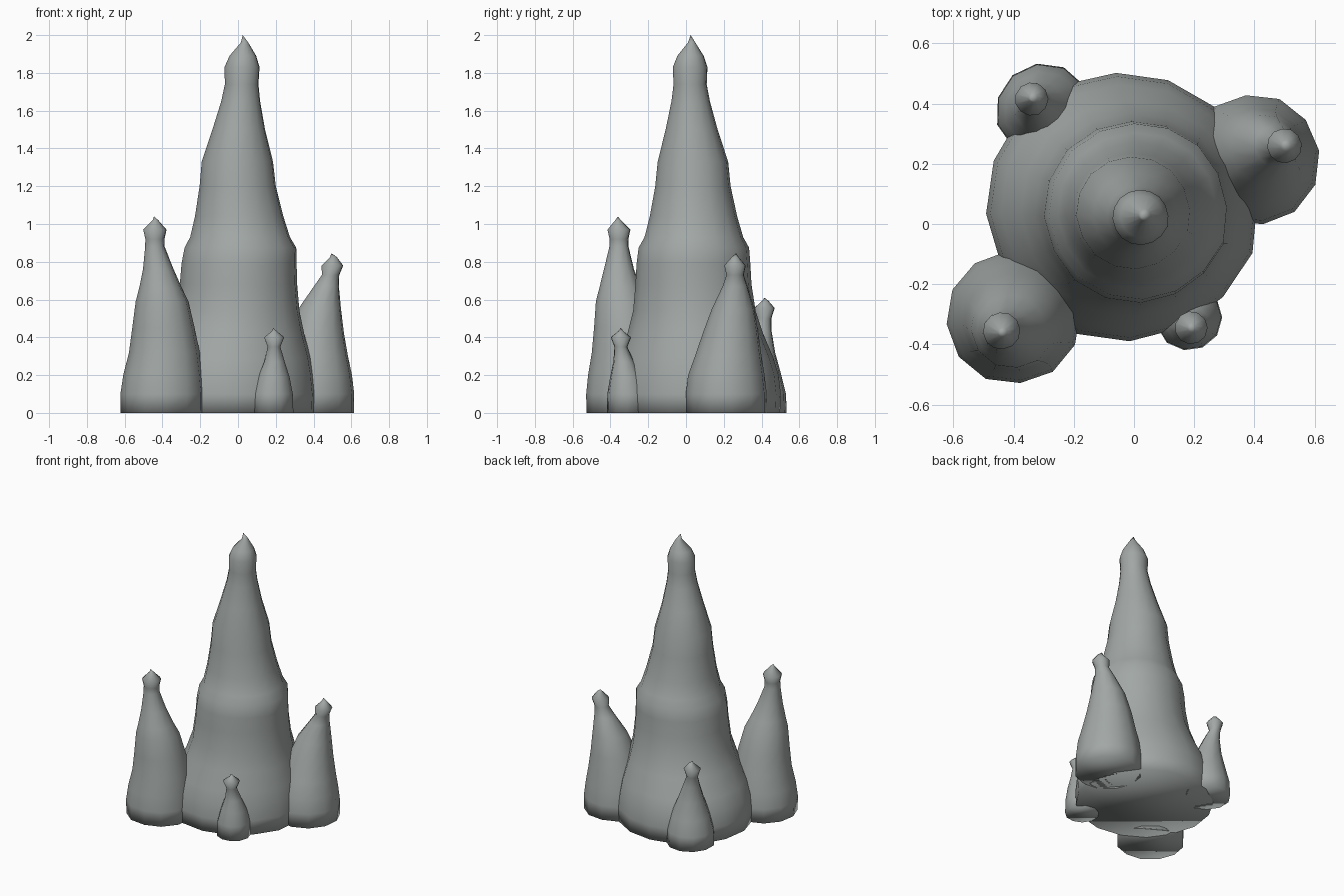
import bpy, bmesh, math, random

random.seed(4)
stone = bpy.data.materials.new("grey_stone")
stone.diffuse_color = (0.36, 0.39, 0.38, 1)


def spire(name, rings, tip, sides=12, turn=0.0):
    """Knobbly spire with a flat base; rings are (z, centre x, centre y, radius)."""
    bm = bmesh.new()
    # each side keeps a slight bulge of its own all the way up
    bulge = [random.uniform(0.995, 1.025) for _ in range(sides)]
    loops = []
    for z, cx, cy, r in rings:
        loop = []
        for i, b in enumerate(bulge):
            a = turn + i * math.tau / sides
            loop.append(bm.verts.new((cx + r * b * math.cos(a), cy + r * b * math.sin(a), z)))
        loops.append(loop)
    for low, high in zip(loops, loops[1:]):
        for i in range(sides):
            j = (i + 1) % sides
            bm.faces.new((low[i], low[j], high[j], high[i]))
    point = bm.verts.new(tip)
    for i in range(sides):
        bm.faces.new((loops[-1][i], loops[-1][(i + 1) % sides], point))
    bm.faces.new(loops[0][::-1])  # base
    for f in bm.faces:
        f.smooth = True
    mesh = bpy.data.meshes.new(name)
    bm.to_mesh(mesh)
    bm.free()
    mesh.materials.append(stone)
    ob = bpy.data.objects.new(name, mesh)
    bpy.context.collection.objects.link(ob)


# tall central spire with stepped bulges
spire("main_spire", [
    (0, -0.037, 0.057, 0.443), (0.1, -0.037, 0.057, 0.447), (0.2, -0.035, 0.057, 0.435),
    (0.29, -0.025, 0.055, 0.41), (0.42, -0.01, 0.05, 0.36), (0.54, 0, 0.045, 0.325),
    (0.68, 0.005, 0.04, 0.308), (0.79, 0.008, 0.04, 0.302), (0.875, 0.015, 0.042, 0.293),
    (0.93, 0.013, 0.042, 0.262), (1.04, 0.008, 0.04, 0.232), (1.2, 0.0, 0.037, 0.2),
    (1.33, -0.002, 0.037, 0.187), (1.5, 0.005, 0.03, 0.138), (1.65, 0.015, 0.025, 0.102),
    (1.74, 0.02, 0.022, 0.088), (1.83, 0.022, 0.022, 0.092), (1.89, 0.026, 0.024, 0.07),
    (1.96, 0.035, 0.03, 0.02)], (0.025, 0.025, 2.0), 16, 0.05)

# front left spire
spire("front_left_spire", [
    (0, -0.4, -0.31, 0.219), (0.1, -0.4, -0.31, 0.22), (0.2, -0.397, -0.312, 0.208),
    (0.32, -0.39, -0.315, 0.185), (0.45, -0.395, -0.325, 0.163), (0.59, -0.402, -0.34, 0.138),
    (0.66, -0.41, -0.348, 0.112), (0.76, -0.422, -0.355, 0.08),
    (0.88, -0.44, -0.355, 0.051), (0.92, -0.44, -0.355, 0.05), (0.97, -0.44, -0.355, 0.061),
    (1.02, -0.437, -0.36, 0.015)], (-0.445, -0.36, 1.04), 12, 0.1)

# right spire, leaning outward
spire("right_spire", [
    (0, 0.4, 0.215, 0.215), (0.1, 0.4, 0.215, 0.215), (0.2, 0.4, 0.215, 0.203),
    (0.3, 0.405, 0.225, 0.177), (0.42, 0.413, 0.237, 0.148), (0.55, 0.432, 0.25, 0.113),
    (0.67, 0.468, 0.26, 0.066), (0.73, 0.49, 0.26, 0.046), (0.78, 0.5, 0.26, 0.057),
    (0.825, 0.505, 0.26, 0.018)], (0.495, 0.265, 0.845), 12, 0.13)

# back left spire
spire("back_left_spire", [
    (0, -0.3, 0.375, 0.158), (0.1, -0.3, 0.375, 0.155), (0.2, -0.3, 0.375, 0.13),
    (0.32, -0.31, 0.385, 0.087), (0.43, -0.325, 0.4, 0.054), (0.5, -0.34, 0.415, 0.037),
    (0.555, -0.34, 0.415, 0.055), (0.595, -0.335, 0.42, 0.015)], (-0.345, 0.415, 0.61), 11)

# small front spire
spire("small_front_spire", [
    (0, 0.182, -0.31, 0.11), (0.1, 0.182, -0.31, 0.107), (0.19, 0.188, -0.318, 0.084),
    (0.27, 0.192, -0.33, 0.055), (0.35, 0.19, -0.345, 0.034), (0.4, 0.19, -0.345, 0.054),
    (0.432, 0.192, -0.345, 0.014)], (0.186, -0.345, 0.45), 11)
